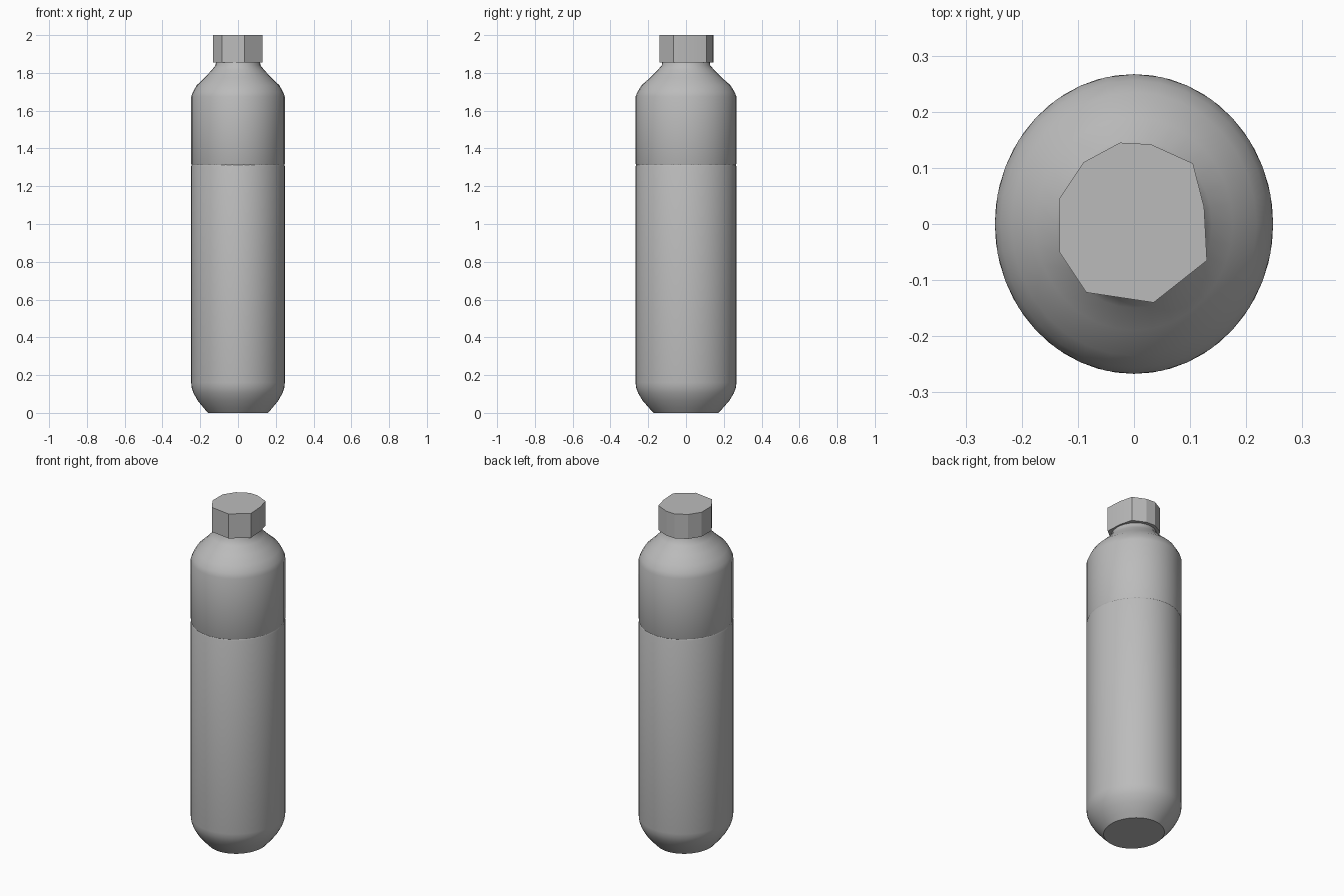
import bpy, bmesh
from math import cos, sin, tau

cube = bpy.data.objects.get("Cube")
if cube:
    bpy.data.objects.remove(cube)

grey = bpy.data.materials.new("plain_grey")
grey.use_nodes = True
colour = (0.5, 0.5, 0.5, 1)
grey.diffuse_color = colour
grey.node_tree.nodes["Principled BSDF"].inputs["Base Color"].default_value = colour

WIDTH, DEPTH = 0.248, 0.267


def loft(name, rings, smooth=40):
    """Skin a stack of equal-length rings and close both ends."""
    bm = bmesh.new()
    loops = [[bm.verts.new(p) for p in ring] for ring in rings]
    n = len(loops[0])
    for low, high in zip(loops, loops[1:]):
        for i in range(n):
            j = (i + 1) % n
            bm.faces.new((low[i], low[j], high[j], high[i]))
    bm.faces.new(loops[0][::-1])
    bm.faces.new(loops[-1])
    mesh = bpy.data.meshes.new(name)
    bm.to_mesh(mesh)
    bm.free()
    mesh.materials.append(grey)
    obj = bpy.data.objects.new(name, mesh)
    bpy.context.collection.objects.link(obj)
    bpy.ops.object.select_all(action="DESELECT")
    obj.select_set(True)
    bpy.context.view_layer.objects.active = obj
    bpy.ops.object.shade_smooth_by_angle(angle=smooth * tau / 360)
    return obj


def oval(r, z, n):
    return [(WIDTH * r * cos(tau * i / n), DEPTH * r * sin(tau * i / n), z)
            for i in range(n)]


# Long cylinder with a rounded, flat-bottomed base
body = [(0.64, 0), (0.73, 0.025), (0.86, 0.065), (0.95, 0.105),
        (0.99, 0.135), (1, 0.16), (1, 1.305), (0.985, 1.315)]
loft("body", [oval(r, z, 48) for r, z in body])

# Upper sleeve, sloping shoulder and neck
shoulder = [(0.985, 1.31), (1, 1.32), (1, 1.675), (0.96, 1.70), (0.88, 1.735),
            (0.71, 1.775), (0.56, 1.815), (0.48, 1.84), (0.46, 1.88)]
loft("shoulder", [oval(r, z, 32) for r, z in shoulder])

# Irregular faceted cap
outline = [(0.13, -0.065), (0.125, 0.03), (0.105, 0.108), (0.03, 0.142),
           (-0.025, 0.145), (-0.09, 0.11), (-0.133, 0.045), (-0.133, -0.05),
           (-0.085, -0.122), (0.035, -0.14)]
loft("cap", [[(x, y, z) for x, y in outline] for z in (1.855, 2.0)], 20)
